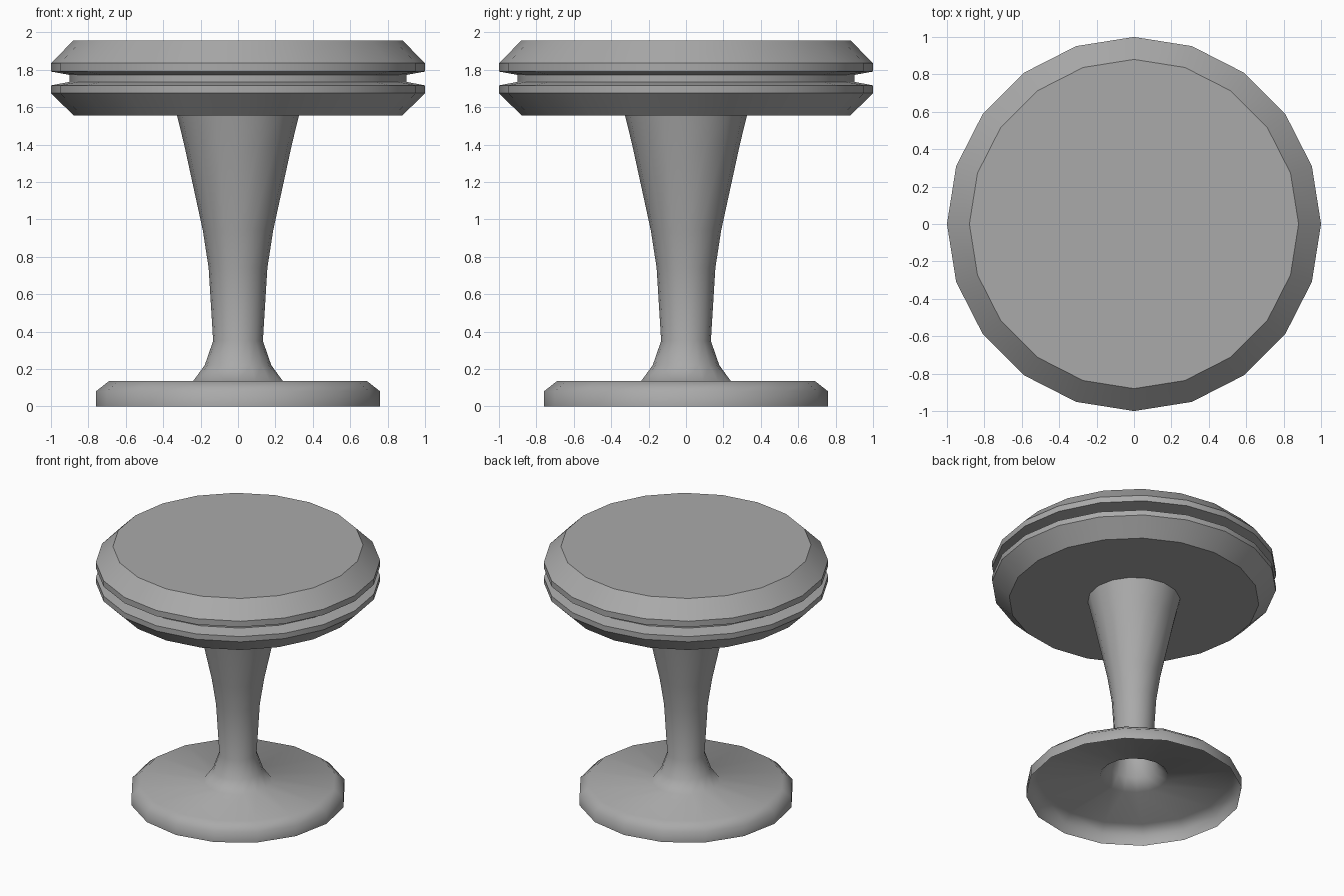
import bpy
import bmesh
from math import cos, sin, tau

cube = bpy.data.objects.get("Cube")
if cube:
    bpy.data.objects.remove(cube, do_unlink=True)

grey = bpy.data.materials.new("plain grey")
grey.use_nodes = True
colour = (0.4, 0.4, 0.4, 1)
grey.diffuse_color = colour
grey.node_tree.nodes["Principled BSDF"].inputs["Base Color"].default_value = colour


def lathe(name, profile, sides, capped):
    """Spin (radius, height) points, listed bottom to top, around z."""
    bm = bmesh.new()
    rings = [[bm.verts.new((r * cos(tau * i / sides), r * sin(tau * i / sides), z))
              for i in range(sides)] for r, z in profile]
    for low, high in zip(rings, rings[1:]):
        for i in range(sides):
            j = (i + 1) % sides
            bm.faces.new((low[i], low[j], high[j], high[i]))
    if capped:
        bm.faces.new(rings[0][::-1])
        bm.faces.new(rings[-1])
    mesh = bpy.data.meshes.new(name)
    bm.to_mesh(mesh)
    bm.free()
    mesh.materials.append(grey)
    obj = bpy.data.objects.new(name, mesh)
    bpy.context.collection.objects.link(obj)
    bpy.ops.object.select_all(action='DESELECT')
    obj.select_set(True)
    bpy.context.view_layer.objects.active = obj
    return obj


# Hollow foot and flared stem, one continuous shell open underneath
lathe("pedestal", [(0.76, 0), (0.76, 0.08), (0.69, 0.135), (0.24, 0.135),
                   (0.178, 0.22), (0.133, 0.35), (0.157, 0.74), (0.188, 0.94),
                   (0.288, 1.4), (0.326, 1.556)], 16, False)
bpy.ops.object.shade_smooth()

# Round seat with bevelled rims and a groove around the middle
lathe("seat", [(0.88, 1.556), (1, 1.675), (1, 1.716), (0.9, 1.735),
               (0.9, 1.772), (1, 1.79), (1, 1.835), (0.88, 1.956)], 20, True)
bpy.ops.object.shade_smooth_by_angle()
